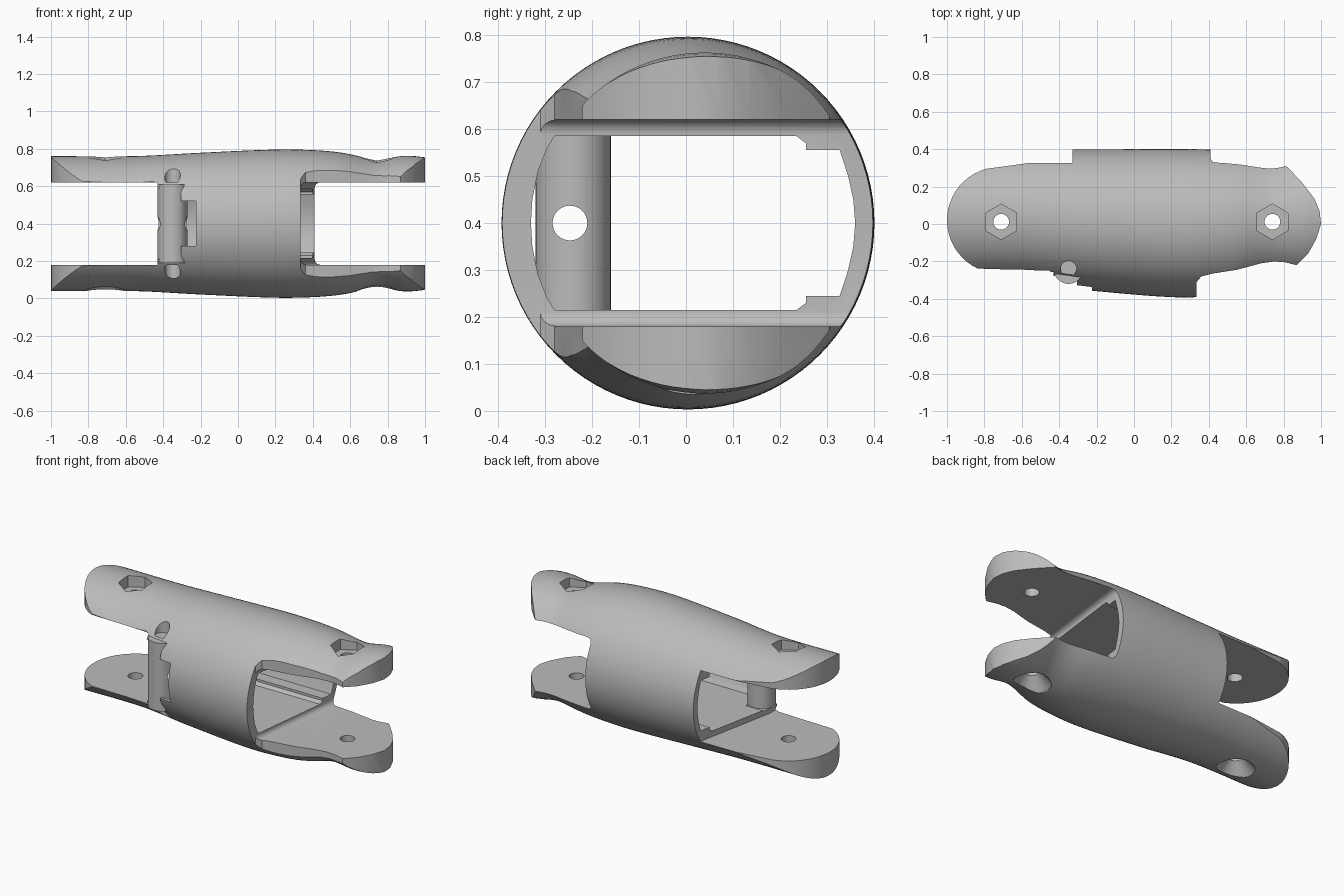
import bpy, bmesh, math

if "Cube" in bpy.data.objects:
    bpy.data.objects.remove(bpy.data.objects["Cube"])

grey = bpy.data.materials.new("light_grey")
grey.use_nodes = True
GREY = (0.5, 0.5, 0.5, 1)
grey.diffuse_color = GREY
grey.node_tree.nodes["Principled BSDF"].inputs["Base Color"].default_value = GREY

MID = 0.4                      # height of the long axis
ARM_LOW, ARM_HIGH = 0.18, 0.62  # gap between the fork arms


def finish(name, bm):
    bmesh.ops.recalc_face_normals(bm, faces=bm.faces)
    mesh = bpy.data.meshes.new(name)
    bm.to_mesh(mesh)
    bm.free()
    mesh.materials.append(grey)
    ob = bpy.data.objects.new(name, mesh)
    bpy.context.collection.objects.link(ob)
    return ob


def loft(name, rings):
    bm = bmesh.new()
    loops = [[bm.verts.new(p) for p in ring] for ring in rings]
    n = len(loops[0])
    for a, b in zip(loops, loops[1:]):
        for i in range(n):
            j = (i + 1) % n
            bm.faces.new((a[i], a[j], b[j], b[i]))
    bm.faces.new(loops[0])
    bm.faces.new(loops[-1])
    return finish(name, bm)


def plan_prism(name, outline, z0, z1):
    return loft(name, [[(x, y, z) for x, y in outline] for z in (z0, z1)])


def box(name, x0, x1, y0, y1, z0, z1):
    return plan_prism(name, [(x0, y0), (x1, y0), (x1, y1), (x0, y1)], z0, z1)


def circle(cx, cy, r, n=32, turn=0.0):
    return [(cx + r * math.cos(turn + math.tau * i / n),
             cy + r * math.sin(turn + math.tau * i / n)) for i in range(n)]


def combine(target, tool, operation="DIFFERENCE"):
    mod = target.modifiers.new(operation.title(), "BOOLEAN")
    mod.operation, mod.solver, mod.object = operation, "EXACT", tool
    bpy.context.view_layer.objects.active = target
    bpy.ops.object.modifier_apply(modifier=mod.name)
    bpy.data.objects.remove(tool)


def blend(stations, x):
    # smooth Catmull-Rom interpolation of (x, centre_y, radius) stations
    for i in range(len(stations) - 1):
        a, b = stations[i], stations[i + 1]
        if x <= b[0]:
            break
    p = stations[max(i - 1, 0)]
    q = stations[min(i + 2, len(stations) - 1)]
    t = (x - a[0]) / (b[0] - a[0])
    out = []
    for k in (1, 2):
        m0 = (b[k] - p[k]) / (b[0] - p[0]) * (b[0] - a[0])
        m1 = (q[k] - a[k]) / (q[0] - a[0]) * (b[0] - a[0])
        h = 2 * t**3 - 3 * t**2
        out.append((h + 1) * a[k] + (t**3 - 2 * t**2 + t) * m0
                   - h * b[k] + (t**3 - t**2) * m1)
    return out


# Outer shell: a swelling round bar along x
stations = [(-1.02, .04, .361), (-.55, .04, .361), (-.2, .02, .379), (.2, .005, .396),
            (.4, .005, .393), (.55, .01, .38), (.74, .03, .346), (.9, .04, .363),
            (1.02, .04, .352)]
rings = []
for s in range(61):
    x = -1.02 + 2.04 * s / 60
    cy, r = blend(stations, x)
    rings.append([(x, y, z) for y, z in circle(cy, MID, r, 96)])
body = loft("finger_link", rings)

# Trim to the plan outline: rounded arm ends and side shoulders
arc = [(-.715 + .285 * math.cos(math.radians(a)), .02 + .285 * math.sin(math.radians(a)))
       for a in range(105, 246, 7)]
outline = arc + [(-.45, -.25), (-.43, -.28), (-.43, -.6), (.335, -.6), (.335, -.31),
                 (.36, -.28), (.42, -.265), (.55, -.245), (.68, -.21), (.75, -.2),
                 (.81, -.205), (.87, -.22), (.93, -.16), (.975, -.08), (1, 0),
                 (.992, .07), (.965, .135), (.9, .22), (.82, .305), (.7, .33),
                 (.415, .34), (.41, .6), (-.33, .6), (-.33, .33), (-.57, .325)]
combine(body, plan_prism("outline", outline, -.2, 1), "INTERSECT")

# Fork gaps at both ends
combine(body, plan_prism("left_gap", [(-1.2, -.6), (-.43, -.6), (-.43, -.2),
                                      (-.33, .3), (-.33, .6), (-1.2, .6)],
                         ARM_LOW, ARM_HIGH))
gap = plan_prism("right_gap", [(.335, -.6), (1.2, -.6), (1.2, .6), (.41, .6), (.41, .34),
                               (.335, -.28)], ARM_LOW, ARM_HIGH)
bevel = gap.modifiers.new("Rounding", "BEVEL")
bevel.width, bevel.segments, bevel.limit_method = .03, 4, "ANGLE"
bevel.angle_limit = math.radians(60)
combine(body, gap)

# Hollow channel through the middle
upper = [(-.33, .4), (-.327, .45), (-.315, .51), (-.295, .56), (-.28, .585), (.235, .585),
         (.255, .57), (.255, .555), (.327, .555), (.345, .5), (.356, .45), (.36, .4)]
channel = upper + [(y, 2 * MID - z) for y, z in reversed(upper[1:-1])]
combine(body, loft("channel", [[(x, y, z) for y, z in channel] for x in (-.6, .6)]))

# Recess in the front wall holding the upright barrel
combine(body, box("barrel_recess", -.6, -.305, -.6, -.15, .21, .59))
combine(body, box("wall_slot", -.35, -.225, -.6, -.25, .28, .52))
barrel = plan_prism("barrel", circle(-.35, -.24, .08, 40), .19, .61)
combine(body, barrel, "UNION")
cord_hole = loft("cord_hole", [[(x, y, z) for y, z in circle(-.247, MID, .037)]
                               for x in (-.6, -.2)])
combine(body, cord_hole)
for low, high in ((ARM_HIGH, 1), (-.2, ARM_LOW)):
    combine(body, plan_prism("pin_hole", circle(-.35, -.24, .042), low, high))

# Pivot bolts: through holes, hexagon pockets above, countersinks below
for cx in (-.71, .74):
    cy = .012
    combine(body, plan_prism("bolt_hole", circle(cx, cy, .042), -.2, 1))
    combine(body, plan_prism("nut_pocket", circle(cx, cy, .095, 6, math.pi / 2), .69, 1))
    sink = [[(x, y, z) for x, y in circle(cx, cy, r, 40)]
            for z, r in ((-.1, .11), (.045, .11), (.12, .042))]
    combine(body, loft("countersink", sink))

# Smooth skin with crisp cut edges
bpy.ops.object.select_all(action="DESELECT")
body.select_set(True)
bpy.context.view_layer.objects.active = body
bpy.ops.object.shade_smooth_by_angle(angle=math.radians(30))
